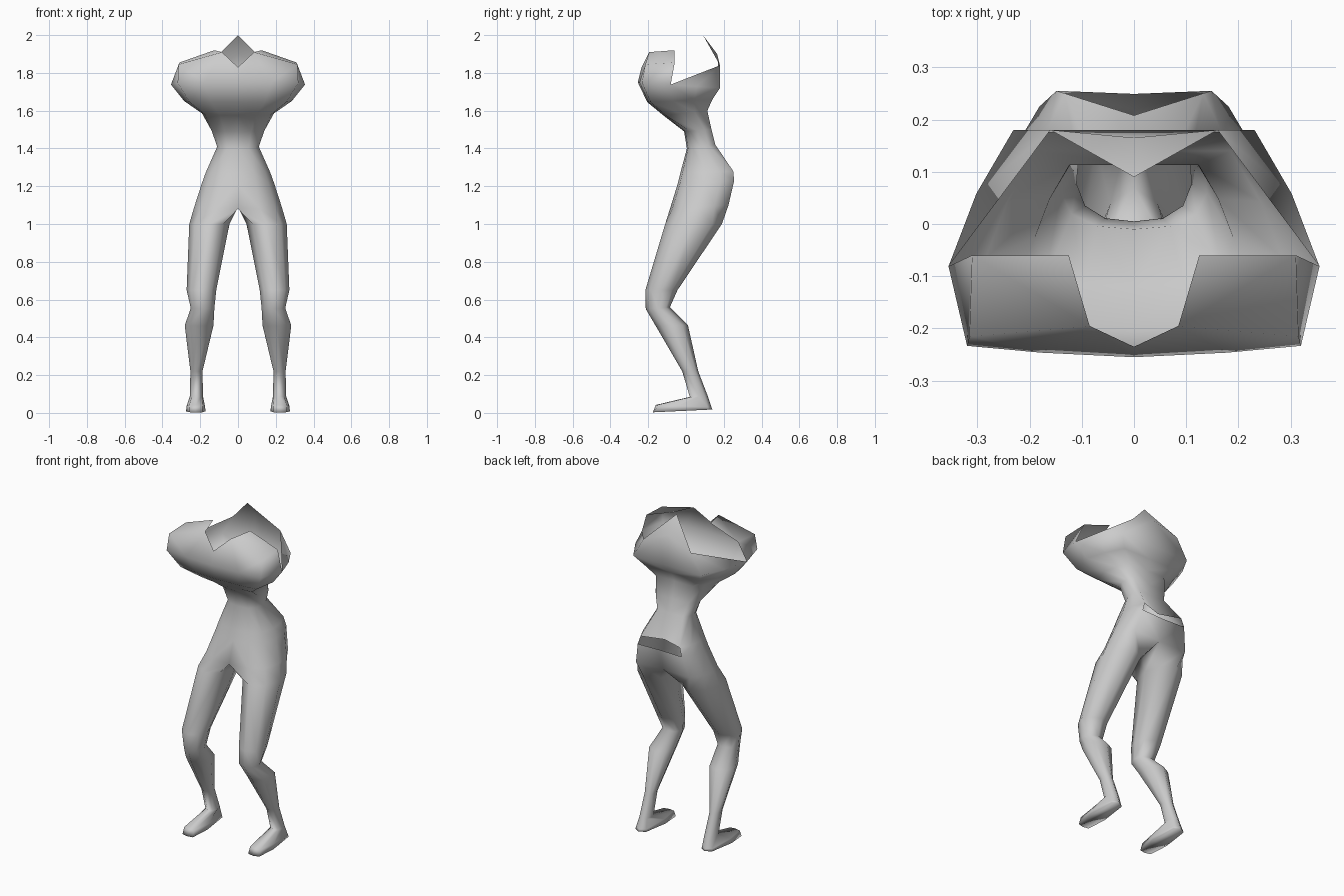
import bpy, bmesh

if "Cube" in bpy.data.objects:
    bpy.data.objects.remove(bpy.data.objects["Cube"])

# Cross-sections of one body half as (across, front-to-back) fractions,
# ordered inner-front, front, outer-front, outer, outer-back, back, inner-back, inner
CHEST = [(0, 0), (.5, .02), (.9, .05), (1, .4), (.85, .72), (.65, 1), (0, 1), (0, .5)]
HIP = [(0, 0), (.5, .04), (.85, .2), (1, .48), (.97, .76), (.78, 1), (0, .98), (0, .5)]
SACRUM = HIP[:6] + [(0, .85), (0, .5)]
LEG = [(.15, .15), (.5, 0), (.86, .17), (1, .5), (.87, .83), (.5, 1), (.13, .85), (0, .5)]
FOOT = [(.15, .02), (.5, 0), (.85, .03), (1, .4), (.85, .93), (.5, 1), (.15, .93), (0, .4)]

# Rings: section, z front, z back, x inner, x outer, y front, y back
RINGS = [
    (CHEST, 1.75, 1.72, 0, .355, -.255, .18),
    (CHEST, 1.645, 1.66, 0, .285, -.205, .14),
    (CHEST, 1.575, 1.60, 0, .19, -.12, .113),
    (HIP, 1.49, 1.50, 0, .14, -.01, .135),
    (HIP, 1.40, 1.42, 0, .11, .005, .155),
    (SACRUM, 1.27, 1.28, 0, .17, -.03, .25),
    (HIP, 1.21, 1.23, 0, .19, -.045, .255),
    (HIP, 1.08, 1.10, 0, .232, -.085, .225),
    (LEG, 1.00, 1.00, .045, .258, -.11, .19),
    (LEG, .65, .65, .115, .272, -.215, -.045),
    (LEG, .55, .56, .125, .25, -.213, -.085),
    (LEG, .46, .465, .13, .282, -.16, .01),
    (LEG, .22, .22, .188, .252, -.02, .065),
    (LEG, .085, .09, .185, .255, .02, .115),
    (FOOT, .042, .03, .175, .272, -.16, .135),
    (FOOT, .003, .018, .172, .275, -.175, .14),
]

bm = bmesh.new()


def ring(sec, zf, zb, xi, xo, yf, yb):
    return [bm.verts.new((xi + u * (xo - xi), yf + v * (yb - yf), zf + v * (zb - zf)))
            for u, v in sec]


# Torso, hip and leg as one loft, open on the centre plane
rings = [ring(*r) for r in RINGS]
for k, (a, b) in enumerate(zip(rings, rings[1:])):
    for i in range(8):
        j = (i + 1) % 8
        quad = (a[i], a[j], b[j], b[i])
        on_centre = all(v.co.x < 1e-5 for v in quad)
        gap_in_lower_back = k == 5 and i == 5
        if not on_centre and not gap_in_lower_back:
            bm.faces.new(quad)
bm.faces.new(rings[-1])

# Upper chest shelf with neck notch, and the raised back collar
A, B, C, D, E, F, G, H = rings[0]
notch, neck, corner, shelf_in, shelf_out, blade, nape, peak = [bm.verts.new(p) for p in (
    (0, -.235, 1.83), (.085, -.195, 1.91), (.315, -.215, 1.845), (.125, -.06, 1.92),
    (.31, -.06, 1.855), (.16, .18, 1.84), (0, .165, 1.90), (0, .09, 2.0))]
for f in ((A, B, neck, notch), (B, C, corner, neck), (C, D, shelf_out, corner),
          (neck, corner, shelf_out, shelf_in), (D, E, blade), (E, F, blade),
          (F, G, nape, blade), (blade, nape, peak)):
    bm.faces.new(f)

bmesh.ops.delete(bm, geom=[v for v in bm.verts if not v.link_faces], context='VERTS')
bmesh.ops.recalc_face_normals(bm, faces=bm.faces)
mesh = bpy.data.meshes.new("body_shell")
bm.to_mesh(mesh)
bm.free()
body = bpy.data.objects.new("body_shell", mesh)
bpy.context.collection.objects.link(body)

# Mirror to the other side and shade smooth
mirror = body.modifiers.new("mirror", 'MIRROR')
mirror.use_axis[0] = True
mirror.use_clip = True
mirror.merge_threshold = .001
for p in mesh.polygons:
    p.use_smooth = True
